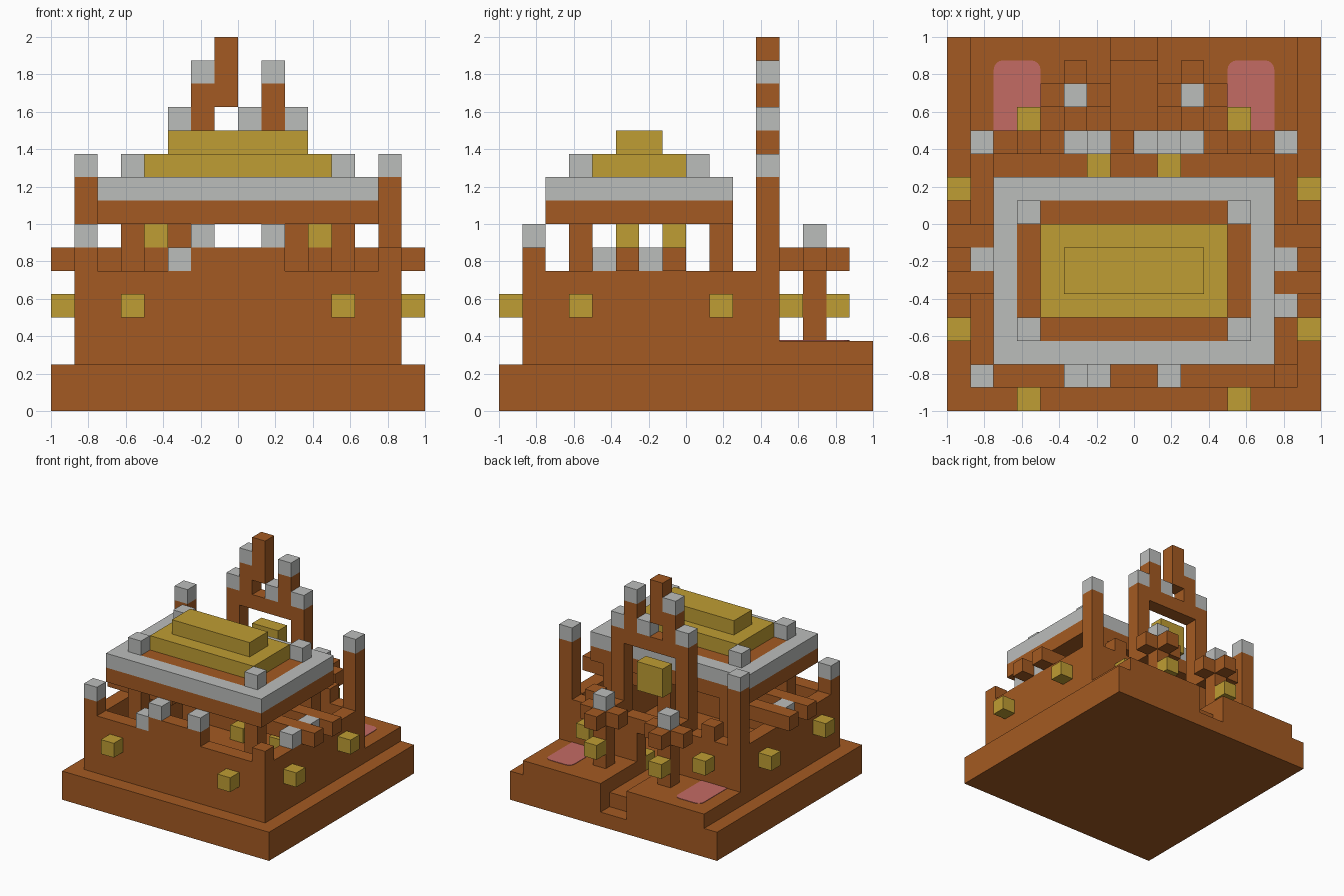
import bpy
import bmesh
import math

UNIT = 0.125  # edge of one building block

if "Cube" in bpy.data.objects:
    bpy.data.objects.remove(bpy.data.objects["Cube"], do_unlink=True)


def make_material(name, red, green, blue):
    mat = bpy.data.materials.new(name)
    mat.use_nodes = True
    colour = (red, green, blue, 1)
    mat.diffuse_color = colour
    mat.node_tree.nodes["Principled BSDF"].inputs["Base Color"].default_value = colour
    return mat


brown = make_material("warm brown", 0.37, 0.102, 0.016)
gold = make_material("gold", 0.52, 0.337, 0.033)
gray = make_material("light gray", 0.5, 0.51, 0.5)
pink = make_material("dusty pink", 0.55, 0.145, 0.127)


def finish(name, bm, mat):
    bmesh.ops.recalc_face_normals(bm, faces=bm.faces)
    mesh = bpy.data.meshes.new(name)
    bm.to_mesh(mesh)
    bm.free()
    mesh.materials.append(mat)
    obj = bpy.data.objects.new(name, mesh)
    bpy.context.collection.objects.link(obj)
    return obj


def add_box(bm, xs, ys, zs):
    verts = bmesh.ops.create_cube(bm, size=1)["verts"]
    for v in verts:
        for axis, (low, high) in enumerate((xs, ys, zs)):
            v.co[axis] = UNIT * (high if v.co[axis] > 0 else low)


def part(name, mat, *boxes, mirror=False):
    """One object from boxes given as (x range, y range, z range)."""
    bm = bmesh.new()
    for xs, ys, zs in boxes:
        add_box(bm, xs, ys, zs)
        if mirror:
            add_box(bm, (-xs[1], -xs[0]), ys, zs)
    return finish(name, bm, mat)


def cell(x, y, z):
    """A single block with its low corner at x, y, z."""
    return (x, x + 1), (y, y + 1), (z, z + 1)


# Ground slab with a stepped path cut into the raised back terrace
part("ground_slab", brown,
     ((-8, 8), (-8, 7), (0, 2)),
     ((-8, 8), (7, 8), (0, 1)))
part("ground_back_edge", brown, ((1, 8), (7, 8), (1, 2)), mirror=True)
part("back_terrace", brown, ((1, 7), (4, 8), (2, 3)), mirror=True)

# Hollow body with a back doorway
part("front_wall", brown, ((-7, 7), (-7, -6), (2, 6)))
part("side_wall", brown, ((6, 7), (-6, 3), (2, 6)), mirror=True)
part("back_wall", brown, ((1, 7), (3, 4), (2, 6)), mirror=True)
part("door_lintel", brown, ((-1, 1), (3, 4), (5, 6)))

# Battlements
part("front_battlement", brown, ((-2, 2), (-7, -6), (6, 7)))
part("front_corner", brown, cell(6, -7, 6), mirror=True)
part("back_battlement", brown, cell(4, 3, 6), mirror=True)
part("front_cap", gray, cell(-7, -7, 7), cell(-3, -7, 6),
     cell(-2, -7, 7), cell(1, -7, 7))
part("side_cap", gray, cell(6, -2, 6), mirror=True)
part("side_cap_extra", gray, cell(6, -4, 6))

# Corner towers
part("corner_tower", brown, ((6, 7), (3, 4), (6, 10)), mirror=True)
part("corner_tower_cap", gray, cell(6, 3, 10), mirror=True)

# Cross beams resting on the side walls, with lamps at their inner ends
for label, y in (("front", -3), ("rear", -1)):
    part(label + "_beam", brown, ((3, 8), (y, y + 1), (6, 7)), mirror=True)
    part(label + "_beam_lamp", gold, cell(3, y, 7), mirror=True)

# Roof on four posts
for label, y in (("front", -5), ("rear", 1)):
    part(label + "_roof_post", brown, ((4, 5), (y, y + 1), (2, 8)), mirror=True)
part("roof_base", brown, ((-6, 6), (-6, 2), (8, 9)), ((-5, 5), (-5, 1), (9, 10)))
part("roof_rim", gray,
     ((-6, 6), (-6, -5), (9, 10)),
     ((-6, 6), (1, 2), (9, 10)),
     ((-6, -5), (-5, 1), (9, 10)),
     ((5, 6), (-5, 1), (9, 10)))
part("roof_corner_stud", gray, cell(4, -5, 10), cell(4, 0, 10), mirror=True)
part("roof_lower_tier", gold, ((-4, 4), (-4, 0), (10, 11)))
part("roof_upper_tier", gold, ((-3, 3), (-3, -1), (11, 12)))

# Rear gate frame with a broken crest and a hanging bell
part("gate_column", brown, ((2, 3), (3, 4), (6, 12)), mirror=True)
part("gate_lintel", brown, ((-2, 2), (3, 4), (11, 12)))
part("gate_horn", brown, ((1, 2), (3, 4), (12, 14)), mirror=True)
part("gate_spire", brown, ((-1, 0), (3, 4), (13, 16)))
part("gate_cap", gray, cell(2, 3, 12), cell(1, 3, 14), mirror=True)
part("gate_centre_cap", gray, cell(0, 3, 12))
part("gate_bell", gold, ((-1, 1), (3, 4), (8, 10)))

# Wall lanterns outside and inside
part("front_lantern", gold, cell(4, -8, 4), mirror=True)
part("side_lantern", gold, cell(7, -5, 4), cell(7, 1, 4), mirror=True)
part("back_lantern", gold, cell(4, 4, 4), mirror=True)
part("inner_side_lantern", gold, cell(5, 1, 4), mirror=True)
part("inner_door_lantern", gold, cell(1, 2, 2), mirror=True)

# Cross-armed lamp posts on the terrace
part("lamp_trunk", brown, ((2, 3), (5, 6), (3, 7)), mirror=True)
part("lamp_arm", brown, cell(1, 5, 6), cell(3, 5, 6),
     cell(2, 4, 6), cell(2, 6, 6), mirror=True)
part("lamp_cap", gray, cell(2, 5, 7), mirror=True)
part("lamp_lantern", gold, cell(2, 6, 4), mirror=True)

# Pink mats with rounded back corners
for label, centre in (("left", 5), ("right", -5)):
    radius = 0.4
    outline = [(centre - 1, 4), (centre + 1, 4)]
    for side, start in ((1, 0), (-1, 90)):
        for step in range(5):
            angle = math.radians(start + step * 22.5)
            outline.append((centre + side * (1 - radius) + radius * math.cos(angle),
                            7 - radius + radius * math.sin(angle)))
    bm = bmesh.new()
    mat_face = bm.faces.new([bm.verts.new((x * UNIT, y * UNIT, 3 * UNIT)) for x, y in outline])
    top = bmesh.ops.extrude_face_region(bm, geom=[mat_face])["geom"]
    bmesh.ops.translate(bm, vec=(0, 0, 0.004),
                        verts=[g for g in top if isinstance(g, bmesh.types.BMVert)])
    finish(label + "_mat", bm, pink)
